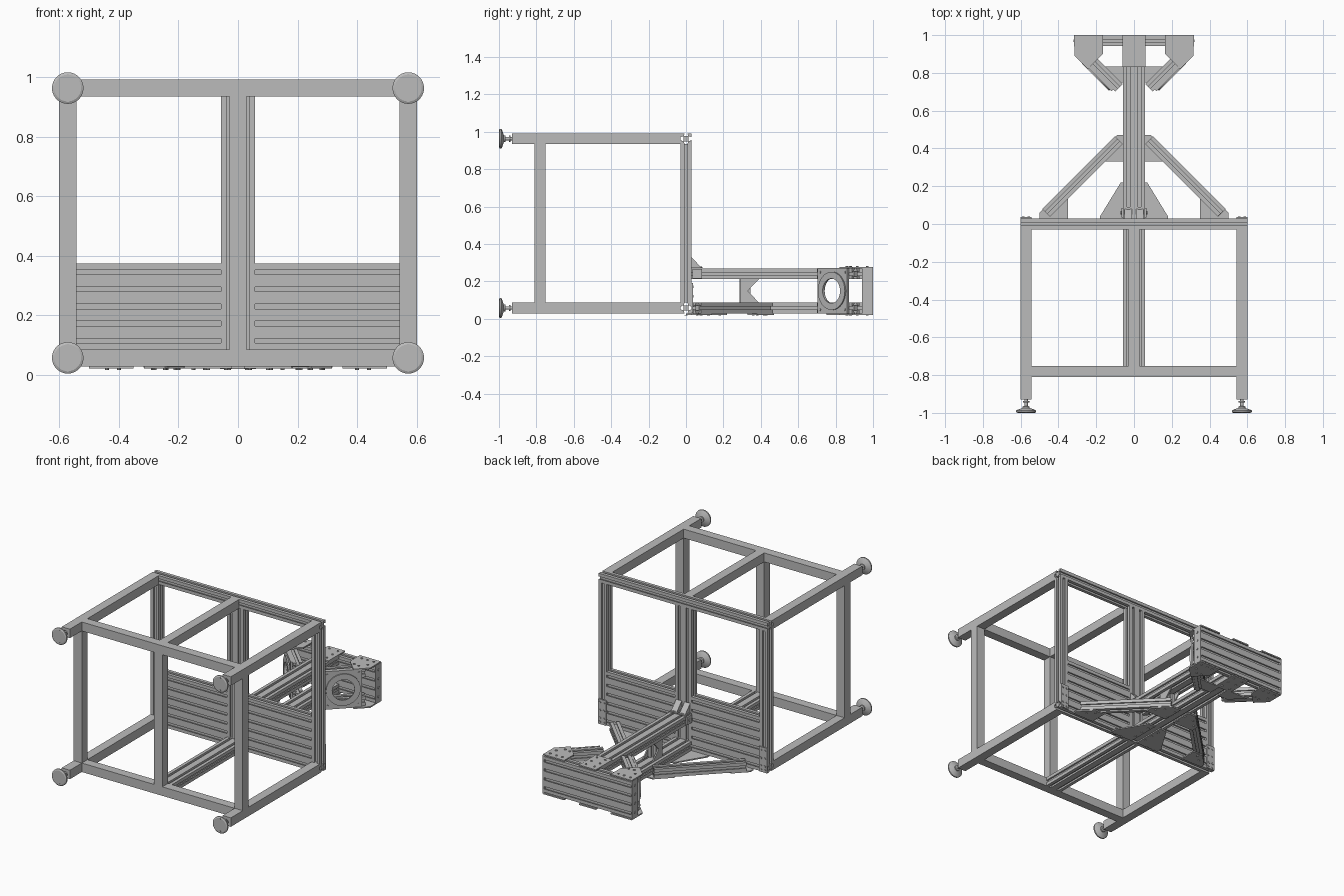
import bpy, bmesh, math
from mathutils import Vector, Matrix

cube = bpy.data.objects.get("Cube")
if cube:
    bpy.data.objects.remove(cube)

grey = bpy.data.materials.new("aluminium_grey")
grey.use_nodes = True
colour = (0.5, 0.5, 0.5, 1)
grey.diffuse_color = colour
grey.node_tree.nodes["Principled BSDF"].inputs["Base Color"].default_value = colour

U = 0.0575           # side of one bar
H = U / 2
LOW, HIGH, BOOM = 0.0575, 0.9625, 0.24   # bar centre heights
SIDES = (("left", 1), ("right", -1))
UP, ACROSS, BACK = (0, 0, 1), (1, 0, 0), (0, 1, 0)


def finish(name, bm):
    bmesh.ops.recalc_face_normals(bm, faces=bm.faces)
    mesh = bpy.data.meshes.new(name)
    bm.to_mesh(mesh)
    bm.free()
    mesh.materials.append(grey)
    ob = bpy.data.objects.new(name, mesh)
    bpy.context.collection.objects.link(ob)
    return ob


def frame(origin, axis, up):
    z = Vector(axis).normalized()
    y = Vector(up).normalized()
    rot = Matrix((y.cross(z), y, z)).transposed().to_4x4()
    return Matrix.Translation(origin) @ rot


def prism(name, outline, length, matrix):
    """Extrude a closed outline along local z."""
    bm = bmesh.new()
    face = bm.faces.new([bm.verts.new((x, y, 0)) for x, y in outline])
    out = bmesh.ops.extrude_face_region(bm, geom=[face])["geom"]
    verts = [v for v in out if isinstance(v, bmesh.types.BMVert)]
    bmesh.ops.translate(bm, verts=verts, vec=(0, 0, length))
    bm.transform(matrix)
    return finish(name, bm)


def slotted_outline(across, high):
    """Outline with one T-slot per unit on every side."""
    slot = ((-0.008, 0), (-0.008, 0.005), (-0.012, 0.005), (-0.012, 0.015))
    slot += tuple((-a, d) for a, d in reversed(slot))
    pts = []
    corner = Vector((-across * H, -high * H))
    for k, n in enumerate((across, high, across, high)):
        along = Vector(((1, 0), (0, 1), (-1, 0), (0, -1))[k])
        inward = Vector((-along.y, along.x))
        pts.append(corner.copy())
        for i in range(n):
            mid = corner + along * U * (i + 0.5)
            pts += [mid + along * a + inward * d for a, d in slot]
        corner = corner + along * U * n
    return pts


def slotted(name, a, b, across=1, high=1, up=UP):
    a, b = Vector(a), Vector(b)
    prism(name, slotted_outline(across, high), (b - a).length, frame(a, b - a, up))


def box(name, lo, hi):
    bm = bmesh.new()
    bmesh.ops.create_cube(bm, size=1)
    lo, hi = Vector(lo), Vector(hi)
    bm.transform(Matrix.Translation((lo + hi) / 2) @ Matrix.Diagonal((*(hi - lo), 1)))
    return finish(name, bm)


def plate(name, outline, z, side=1, thick=0.008):
    prism(name, [(x * side, y) for x, y in outline], thick, Matrix.Translation((0, 0, z)))


def bolts(name, points, axis, up, radius=0.007, height=0.004):
    bm = bmesh.new()
    for p in points:
        m = frame(p, axis, up) @ Matrix.Translation((0, 0, height / 2))
        bmesh.ops.create_cone(bm, cap_ends=True, segments=10, radius1=radius,
                              radius2=radius, depth=height, matrix=m)
    finish(name, bm)


def pierced(name, outer, inner, thick, matrix, segments=32):
    """Flat part between an outer outline and a round hole."""
    bm = bmesh.new()
    loops = []
    for z in (0, thick):
        for shape in (outer, inner):
            angles = [2 * math.pi * i / segments for i in range(segments)]
            loops.append([bm.verts.new((*shape(t), z)) for t in angles])
    for p, q in ((0, 1), (1, 3), (3, 2), (2, 0)):
        for i in range(segments):
            j = (i + 1) % segments
            bm.faces.new((loops[p][i], loops[p][j], loops[q][j], loops[q][i]))
    bm.transform(matrix)
    return finish(name, bm)


def circle(r):
    return lambda t: (r * math.cos(t), r * math.sin(t))


def rectangle(w, h):
    def shape(t):
        c, s = math.cos(t), math.sin(t)
        k = max(abs(c), abs(s))
        return (w * c / k, h * s / k)
    return shape


def foot(name, x, z):
    # Lathe: disc, hub, nut and threaded stem along y
    profile = ((0, 0), (0.045, 0), (0.053, 0.004), (0.053, 0.012), (0.045, 0.017),
               (0.018, 0.026), (0.018, 0.034), (0.009, 0.036), (0.009, 0.054),
               (0.017, 0.054), (0.017, 0.062), (0.009, 0.062), (0.009, 0.075), (0, 0.075))
    bm = bmesh.new()
    verts = [bm.verts.new((r, 0, d)) for r, d in profile]
    edges = [bm.edges.new(pair) for pair in zip(verts, verts[1:])]
    bmesh.ops.spin(bm, geom=verts + edges, axis=(0, 0, 1), cent=(0, 0, 0),
                   angle=2 * math.pi, steps=28)
    bmesh.ops.remove_doubles(bm, verts=bm.verts, dist=0.0001)
    bm.transform(frame((x, -1, z), BACK, UP))
    ob = finish(name, bm)
    bpy.ops.object.select_all(action="DESELECT")
    ob.select_set(True)
    bpy.context.view_layer.objects.active = ob
    bpy.ops.object.shade_smooth_by_angle(angle=math.radians(25))
    bolts(name + "_screws", [(x, -0.997, z + d) for d in (-0.04, 0.04)],
          (0, -1, 0), UP, 0.007, 0.0035)


# Plain tube frame with feet, and slotted rails behind it
EDGE = 0.6 - H
for level, z in (("lower", LOW), ("upper", HIGH)):
    for side, s in SIDES:
        x = s * EDGE
        box(f"{level}_{side}_leg", (x - H, -0.93, z - H), (x + H, -H, z + H))
        foot(f"{level}_{side}_foot", x, z)
    box(f"{level}_front_beam", (-EDGE + H, -0.78 - H, z - H), (EDGE - H, -0.78 + H, z + H))
    slotted(f"{level}_back_rail", (-0.6, 0, z), (0.6, 0, z))
box("upper_middle_beam", (-H, -0.78 + H, HIGH - H), (H, -H, HIGH + H))
slotted("lower_middle_beam", (0, -0.78 + H, LOW), (0, -H, LOW), across=2)

# Uprights
box("front_middle_post", (-H, -0.78 - H, LOW + H), (H, -0.78 + H, HIGH - H))
slotted("back_middle_post", (0, 0, LOW + H), (0, 0, HIGH - H), across=2, up=BACK)
for side, s in SIDES:
    x = s * EDGE
    box(f"front_{side}_post", (x - H, -0.78 - H, LOW + H), (x + H, -0.78 + H, HIGH - H))
    slotted(f"back_{side}_post", (x, 0, LOW + H), (x, 0, HIGH - H), up=BACK)
    # Stacked slotted panel
    zp = LOW + H + 2.5 * U
    slotted(f"{side}_panel", (s * U, 0, zp), (s * (EDGE - H), 0, zp), high=5)
    # Bolted corner plate
    box(f"{side}_corner_plate", (x - H, H, 0.03), (x + H, H + 0.008, 0.19))
    bolts(f"{side}_corner_bolts", [(x + d, H + 0.008, z) for d in (-0.014, 0.014)
                                   for z in (0.045, 0.07, 0.12, 0.17)], BACK, UP)

# Rear booms, joined by a short strut
slotted("upper_boom", (0, H, BOOM), (0, 0.94, BOOM), across=2)
slotted("lower_boom", (0, H, LOW), (0, 0.94, LOW), across=2)
slotted("boom_strut", (0, 0.315, LOW + H), (0, 0.315, BOOM - H), up=BACK)
web = ((0.29, 0.086), (0.39, 0.086), (0.33, 0.149), (0.39, 0.212), (0.29, 0.212))
YZ = Matrix(((0, 0, 1, 0), (1, 0, 0, 0), (0, 1, 0, 0), (0, 0, 0, 1)))
for side, s in SIDES:
    prism(f"{side}_strut_gusset", web, 0.008, Matrix.Translation((s * 0.034 - 0.004, 0, 0)) @ YZ)
    # Triangular bracket and clamp block where the boom meets the post
    prism(f"{side}_boom_bracket", ((H, 0.27), (0.085, 0.27), (H, 0.33)), 0.04,
          Matrix.Translation((s * 0.03 - 0.02, 0, 0)) @ YZ)
    box(f"{side}_boom_clamp", (s * 0.03 - 0.027, 0.035, 0.27), (s * 0.03 + 0.027, 0.09, 0.275))
    bolts(f"{side}_clamp_bolt", [(s * 0.03, 0.075, 0.275)], UP, BACK, 0.01)
    box(f"{side}_boom_cheek", (s * 0.062 - 0.005, 0.035, 0.215), (s * 0.062 + 0.005, 0.085, 0.265))
    bolts(f"{side}_cheek_bolt", [(s * 0.067, 0.06, BOOM)], (s, 0, 0), UP, 0.009)

    # Diagonal brace with plates underneath
    slotted(f"{side}_brace", (s * 0.465, 0.06, LOW), (s * 0.08, 0.445, LOW))
    plate(f"{side}_brace_outer_plate", ((0.35, H), (0.5, H), (0.5, 0.06), (0.42, 0.14),
                                        (0.35, 0.14)), 0.021, s)
    plate(f"{side}_brace_inner_plate", ((0.03, 0.33), (0.18, 0.33), (0.18, 0.38),
                                        (0.09, 0.47), (0.03, 0.47)), 0.021, s)
    plate(f"{side}_boom_root_plate", ((0.02, 0), (0.18, 0), (0.18, 0.04), (0.07, 0.22),
                                      (0.02, 0.22)), 0.021, s)
    root = [(s * x, y, 0.021) for x, y in ((0.04, 0.06), (0.04, 0.12), (0.04, 0.18), (0.1, 0),
            (0.15, 0), (0.04, 0.36), (0.04, 0.43), (0.11, 0.42), (0.15, 0.38), (0.4, 0.12),
            (0.44, 0.08))]
    bolts(f"{side}_brace_bolts", root, (0, 0, -1), BACK)

# Rear head: slotted back panel
MID = (LOW + BOOM) / 2
slotted("head_panel", (-0.31, 0.97, MID), (0.31, 0.97, MID), high=4)
for side, s in SIDES:
    box(f"{side}_head_end_plate", (s * 0.313 - 0.004, 0.94, 0.025), (s * 0.313 + 0.004, 1, 0.272))
    bolts(f"{side}_head_end_bolts", [(s * 0.317, 0.97, MID + U * k) for k in
                                     (-1.5, -0.5, 0.5, 1.5)], (s, 0, 0), UP)
    # Angled wing bars
    for level, z in (("lower", LOW), ("upper", BOOM)):
        slotted(f"{side}_{level}_wing_bar", (s * 0.08, 0.722, z), (s * 0.265, 0.907, z))
    # Flange plate with a raised ring round its hole
    out = Vector((s, -1, 0)).normalized()
    base = Vector((s * 0.19, 0.791, MID))
    pierced(f"{side}_flange_plate", rectangle(0.112, 0.122), circle(0.07), 0.012,
            frame(base, out, UP))
    pierced(f"{side}_flange_ring", circle(0.102), circle(0.066), 0.008,
            frame(base + out * 0.012, out, UP))
    grid = frame(base + out * 0.012, out, UP)
    corners = [grid @ Vector((a, b, 0)) for a in (-0.094, 0.094) for b in (-0.1, 0.1)]
    bolts(f"{side}_flange_bolts", corners, out, UP)
    # Head plates above and below
    for level, z, top, way in (("upper", 0.269, 0.277, 1), ("lower", 0.021, 0.021, -1)):
        plate(f"{side}_{level}_head_plate", ((0.165, 1), (0.315, 1), (0.315, 0.89),
                                             (0.245, 0.82), (0.165, 0.9)), z, s)
        spots = [(s * x, y, top) for x, y in ((0.2, 0.97), (0.24, 0.97), (0.285, 0.97),
                 (0.21, 0.88), (0.245, 0.875), (0.28, 0.915))]
        bolts(f"{side}_{level}_head_bolts", spots, (0, 0, way), BACK)
    plate(f"{side}_wing_gusset", ((0.03, 0.75), (0.1, 0.75), (0.185, 0.835), (0.03, 0.835)), 0.021, s)

# Middle head plates
for level, z, top, way in (("upper", 0.269, 0.277, 1), ("lower", 0.02, 0.02, -1)):
    box(f"{level}_middle_head_plate", (-0.06, 0.83, z), (0.06, 1, z + 0.008))
    bolts(f"{level}_middle_head_bolts", [(x, y, top) for x in (-0.03, 0.03)
          for y in (0.86, 0.915, 0.97)], (0, 0, way), BACK)
